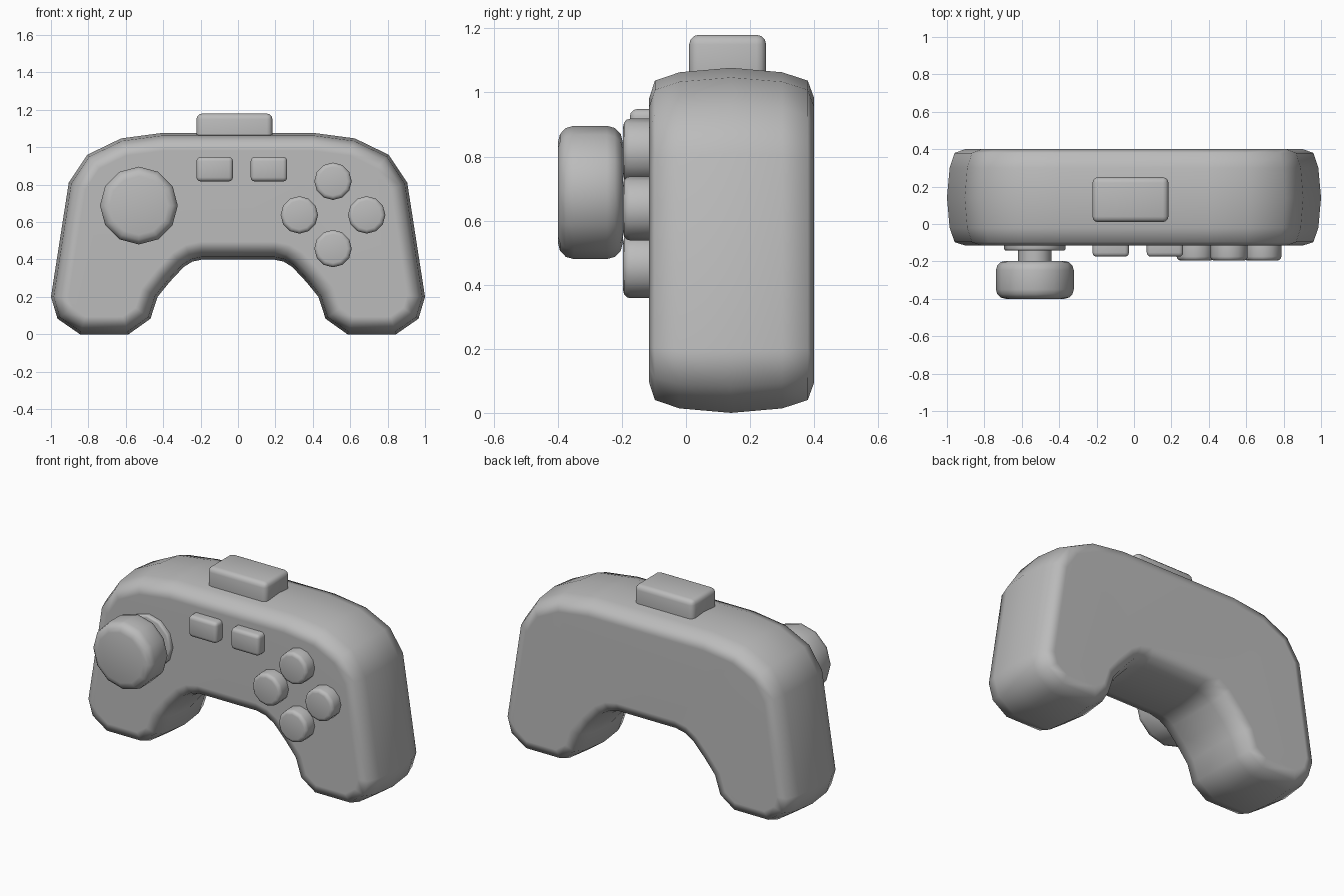
import bpy, bmesh, math
from mathutils import Vector, Matrix

if "Cube" in bpy.data.objects:
    bpy.data.objects.remove(bpy.data.objects["Cube"])

grey = bpy.data.materials.new("dark_grey")
grey.diffuse_color = (0.5, 0.5, 0.5, 1)
grey.use_nodes = True
grey.node_tree.nodes["Principled BSDF"].inputs["Base Color"].default_value = grey.diffuse_color


def finish(bm, name, bevel=0.0, segments=3, flat_caps=False, sharp=False):
    bmesh.ops.recalc_face_normals(bm, faces=bm.faces)
    mesh = bpy.data.meshes.new(name)
    bm.to_mesh(mesh)
    bm.free()
    ob = bpy.data.objects.new(name, mesh)
    bpy.context.collection.objects.link(ob)
    mesh.materials.append(grey)
    mesh.shade_smooth()
    if bevel:
        mod = ob.modifiers.new("Bevel", 'BEVEL')
        mod.width = bevel
        mod.segments = segments
        mod.limit_method = 'ANGLE'
        mod.angle_limit = math.radians(40)
    if flat_caps:
        mod = ob.modifiers.new("Weighted normals", 'WEIGHTED_NORMAL')
        mod.weight = 50
    if sharp:
        bpy.ops.object.select_all(action='DESELECT')
        ob.select_set(True)
        bpy.context.view_layer.objects.active = ob
        bpy.ops.object.shade_smooth_by_angle(angle=math.radians(50))
    return ob


def box(name, lo, hi, bevel):
    lo, hi = Vector(lo), Vector(hi)
    bm = bmesh.new()
    bmesh.ops.create_cube(bm, size=1.0, matrix=Matrix.Translation((lo + hi) / 2)
                          @ Matrix.Diagonal((*(hi - lo), 1)))
    return finish(bm, name, bevel)


def disc(name, x, z, radius, y0, y1, bevel=0.0):
    # twelve-sided cylinder along y, with a vertex at the top
    bm = bmesh.new()
    ends = []
    for y in (y0, y1):
        ends.append([bm.verts.new((x + radius * math.sin(i * math.tau / 12), y,
                                   z + radius * math.cos(i * math.tau / 12))) for i in range(12)])
        bm.faces.new(ends[-1])
    for i in range(12):
        j = (i + 1) % 12
        bm.faces.new((ends[0][i], ends[0][j], ends[1][j], ends[1][i]))
    return finish(bm, name, bevel, sharp=not bevel)


def inset(points, d):
    # mitred inward offset of a clockwise outline
    out = []
    n = len(points)
    for i in range(n):
        a, b, c = (Vector(points[k % n]) for k in (i - 1, i, i + 1))
        u, v = (b - a).normalized(), (c - b).normalized()
        n1, n2 = Vector((u.y, -u.x)), Vector((v.y, -v.x))
        out.append(b + (n1 + n2) * (d / (1 + n1.dot(n2))))
    return out


# Body: two-grip outline, inset towards front and back
half = [(0.40, 1.077), (0.625, 1.047), (0.805, 0.96), (0.905, 0.81), (1.0, 0.20),
        (0.965, 0.083), (0.845, 0.0), (0.585, 0.0), (0.468, 0.083), (0.43, 0.20),
        (0.365, 0.28), (0.29, 0.36), (0.245, 0.388), (0.19, 0.40)]
outline = half + [(-x, z) for x, z in reversed(half)]
rings = [(-0.115, 0.095), (-0.097, 0.04), (-0.02, 0.014), (0.14, 0.0),
         (0.30, 0.014), (0.380, 0.04), (0.40, 0.095)]
bm = bmesh.new()
loops = [[bm.verts.new((p.x, y, p.y)) for p in inset(outline, d)] for y, d in rings]
for a, b in zip(loops, loops[1:]):
    for i in range(len(a)):
        j = (i + 1) % len(a)
        bm.faces.new((a[i], a[j], b[j], b[i]))
bm.faces.new(loops[0])
bm.faces.new(loops[-1])
finish(bm, "body", flat_caps=True)

# Top block and the two small front buttons
box("top_button", (-0.222, 0.01, 1.0), (0.184, 0.25, 1.18), 0.03)
for name, x in (("menu_button_left", -0.222), ("menu_button_right", 0.068)):
    box(name, (x, -0.175, 0.817), (x + 0.195, -0.05, 0.948), 0.022)

# Four round action buttons in a diamond
for i in range(4):
    a = i * math.pi / 2
    disc(f"action_button_{i + 1}", 0.508 + 0.18 * math.cos(a), 0.638 + 0.18 * math.sin(a),
         0.1, -0.196, -0.05, 0.022)

# Thumb stick
disc("stick_base", -0.53, 0.688, 0.165, -0.142, -0.05, 0.012)
disc("stick_stem", -0.53, 0.688, 0.09, -0.25, -0.10)
disc("stick_cap", -0.53, 0.688, 0.208, -0.40, -0.197, 0.05)
